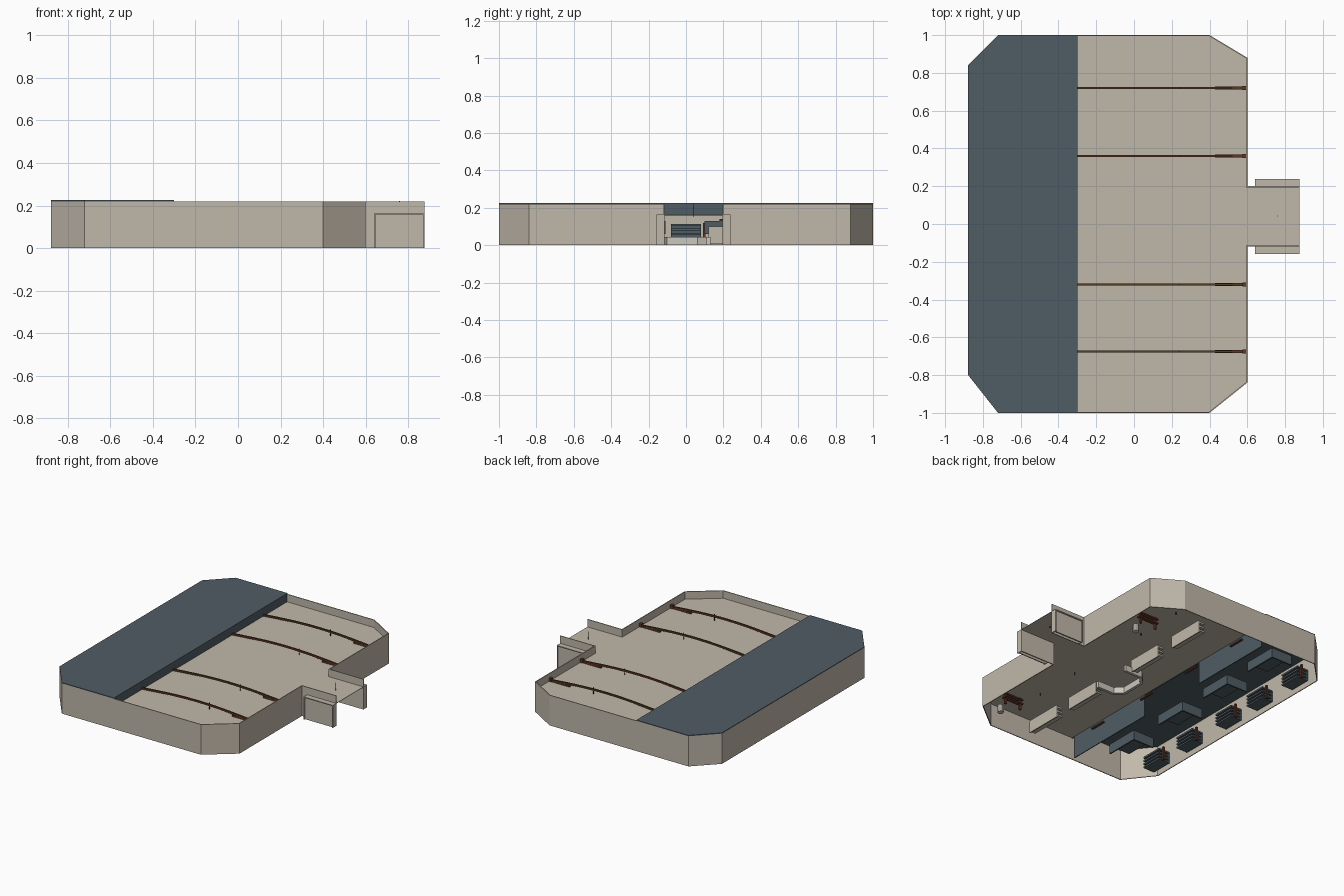
import bpy, bmesh, math
from mathutils import Matrix, Vector

if "Cube" in bpy.data.objects:
    bpy.data.objects.remove(bpy.data.objects["Cube"], do_unlink=True)


def material(name, rgb):
    m = bpy.data.materials.new(name)
    m.use_nodes = True
    m.diffuse_color = (*rgb, 1)
    m.node_tree.nodes["Principled BSDF"].inputs["Base Color"].default_value = (*rgb, 1)
    return m


BEIGE = material("warm beige", (0.53, 0.48, 0.40))
SLATE = material("slate blue", (0.078, 0.108, 0.128))
WOOD = material("red brown wood", (0.12, 0.038, 0.02))
OLIVE = material("dark brown wood", (0.09, 0.045, 0.016))
PALE = material("pale grey", (0.60, 0.57, 0.51))
DARK = material("dark metal", (0.02, 0.02, 0.022))


def finish(name, bm, mat):
    me = bpy.data.meshes.new(name)
    bm.to_mesh(me)
    bm.free()
    me.materials.append(mat)
    ob = bpy.data.objects.new(name, me)
    bpy.context.scene.collection.objects.link(ob)
    return ob


def boxes(name, mat, spans):
    """One object from boxes given as (low corner, high corner)."""
    bm = bmesh.new()
    for lo, hi in spans:
        lo, hi = Vector(lo), Vector(hi)
        mtx = Matrix.Translation((lo + hi) / 2) @ Matrix.Diagonal((*(hi - lo), 1))
        bmesh.ops.create_cube(bm, size=1, matrix=mtx)
    return finish(name, bm, mat)


def slab(name, mat, pts, z0, z1):
    bm = bmesh.new()
    face = bm.faces.new([bm.verts.new((x, y, z0)) for x, y in pts])
    ext = bmesh.ops.extrude_face_region(bm, geom=[face])
    verts = [v for v in ext["geom"] if isinstance(v, bmesh.types.BMVert)]
    bmesh.ops.translate(bm, vec=(0, 0, z1 - z0), verts=verts)
    bmesh.ops.recalc_face_normals(bm, faces=bm.faces)
    return finish(name, bm, mat)


def strip_wall(name, mat, pts, z0, z1, thick):
    """Upright wall along an open path, thickened to the inside."""
    bm = bmesh.new()
    low = [bm.verts.new((x, y, z0)) for x, y in pts]
    top = [bm.verts.new((x, y, z1)) for x, y in pts]
    for i in range(len(pts) - 1):
        bm.faces.new((low[i + 1], low[i], top[i], top[i + 1]))
    ob = finish(name, bm, mat)
    mod = ob.modifiers.new("thickness", "SOLIDIFY")
    mod.thickness = thick
    mod.offset = -1
    mod.use_even_offset = True
    return ob


def beam(name, mat, y, width, z, rise, x0, x1):
    """Shallow arched beam running along x."""
    bm = bmesh.new()
    n, rows = 10, []
    for i in range(n + 1):
        t = i / n
        h = z + rise * math.sin(math.pi * t)
        x = x0 + (x1 - x0) * t
        rows.append([bm.verts.new((x, y + s * width / 2, h + k))
                     for s, k in ((-1, 0), (1, 0), (1, 0.012), (-1, 0.012))])
    for a, b in zip(rows, rows[1:]):
        for j in range(4):
            bm.faces.new((a[j], a[(j + 1) % 4], b[(j + 1) % 4], b[j]))
    bm.faces.new(rows[0])
    bm.faces.new(rows[-1])
    bmesh.ops.recalc_face_normals(bm, faces=bm.faces)
    return finish(name, bm, mat)


CEIL, TOP, SPLIT = 0.165, 0.22, -0.3
west = [(-0.72, -1), (-0.878, -0.8), (-0.878, 0.84), (-0.72, 1)]
east = [(0.4, 1), (0.6, 0.88), (0.6, 0.2), (0.875, 0.2)]
south = [(0.875, -0.12), (0.6, -0.12), (0.6, -0.84), (0.4, -1)]

# Shell: outer wall, low ceiling, raised roof and its fascia
strip_wall("outer_wall", BEIGE, south + west + east, 0, TOP, 0.006)
slab("hall_ceiling", BEIGE, [(SPLIT, -0.997)] + [(SPLIT, 0.997)] +
     [(x, y - 0.003) for x, y in east] + [(x, y + 0.003) for x, y in south],
     CEIL - 0.003, CEIL)
slab("raised_roof", SLATE, [(SPLIT, -1)] + west + [(SPLIT, 1)], TOP, 0.226)
boxes("roof_fascia", SLATE, [((SPLIT - 0.006, -0.995, CEIL - 0.005), (SPLIT, 0.995, TOP))])
boxes("room_partition", SLATE, [((SPLIT - 0.006, -0.97, 0), (SPLIT, -0.25, CEIL)),
                                ((SPLIT - 0.006, 0.31, 0), (SPLIT, 0.95, CEIL))])

# Entrance side panels: a recessed board inside a thin frame
for side, y0, s in (("right", -0.12, -1), ("left", 0.2, 1)):
    def yy(a, b):
        return sorted((y0 + s * a, y0 + s * b))
    a, b = yy(0, 0.038)
    c, d = yy(0.022, 0.03)
    boxes("entrance_panel_" + side, BEIGE, [
        ((0.646, c, 0.006), (0.869, d, 0.158)),
        ((0.64, a, 0), (0.646, b, CEIL)),
        ((0.869, a, 0), (0.875, b, CEIL)),
        ((0.64, a, 0.158), (0.875, b, CEIL)),
        ((0.64, c, 0), (0.875, d, 0.006))])

# Arched ceiling beams with end brackets and thin rods
for i, (y, mat) in enumerate(((-0.675, WOOD), (-0.32, OLIVE), (0.36, WOOD), (0.72, OLIVE))):
    beam("ceiling_beam_%d" % i, mat, y, 0.012, CEIL + 0.002, 0.025, SPLIT, 0.59)
    boxes("beam_bracket_%d" % i, WOOD, [
        ((0.43, y - 0.007, CEIL), (0.59, y + 0.007, CEIL + 0.012)),
        ((0.575, y - 0.011, CEIL - 0.02), (0.594, y + 0.011, CEIL + 0.025))])
    boxes("beam_rod_%d" % i, DARK, [((0.24, y - 0.002, 0.14), (0.244, y + 0.002, 0.212))])
boxes("entrance_rod", DARK, [((0.756, 0.04, 0.15), (0.76, 0.044, 0.222))])

# Slatted benches in the hall
for i, y in enumerate((-0.78, -0.38, 0.26, 0.68)):
    spans = [((0.12, y - 0.14, 0.01), (0.128, y + 0.14, 0.1))]
    for k in range(3):
        z = 0.02 + 0.03 * k
        spans.append(((0.08, y - 0.14, z), (0.12, y + 0.14, z + 0.012)))
    boxes("hall_bench_%d" % i, BEIGE, spans)

# Open-ended counter in the middle of the hall
strip_wall("reception_counter", PALE,
           [(0.18, 0.13), (0.04, 0.13), (-0.02, 0.07), (-0.02, -0.11), (0.04, -0.17), (0.18, -0.17)][::-1],
           0, 0.045, 0.02)

# Wooden racks and pale stools near the hall corners
for i, y in enumerate((-0.77, 0.62)):
    boxes("corner_rack_%d" % i, WOOD, [
        ((0.32, y - 0.015, 0.08), (0.48, y + 0.015, 0.09)),
        ((0.32, y - 0.015, 0.11), (0.48, y + 0.015, 0.12)),
        ((0.33, y - 0.006, 0.04), (0.345, y + 0.006, 0.13)),
        ((0.455, y - 0.006, 0.04), (0.47, y + 0.006, 0.13))])
    bm = bmesh.new()
    bmesh.ops.create_cone(bm, cap_ends=True, segments=10, radius1=0.022, radius2=0.022, depth=0.05,
                          matrix=Matrix.Translation((0.42, y - 0.1, 0.06)))
    finish("corner_stool_%d" % i, bm, PALE)

# Shelf units with posts along the back wall of the raised room
for i, y in enumerate((-0.74, -0.4, 0.0, 0.32, 0.68)):
    spans = [((-0.86, y - 0.08, 0.03), (-0.85, y + 0.08, 0.11))]
    for k in range(4):
        z = 0.03 + 0.024 * k
        spans.append(((-0.85, y - 0.08, z), (-0.77, y + 0.08, z + 0.012)))
    boxes("back_shelf_%d" % i, SLATE, spans)
    boxes("shelf_post_%d" % i, WOOD, [((-0.8, y + 0.09, 0.02), (-0.785, y + 0.105, 0.12))])

# L-shaped booth screens and table tops in the raised room
for i, y in enumerate((-0.72, -0.22, 0.24, 0.7)):
    boxes("booth_%d" % i, SLATE, [
        ((-0.52, y - 0.14, 0.06), (-0.51, y + 0.1, 0.13)),
        ((-0.68, y + 0.1, 0.06), (-0.51, y + 0.11, 0.13)),
        ((-0.68, y - 0.14, 0.12), (-0.51, y + 0.1, 0.13))])
    boxes("door_trim_%d" % i, WOOD, [((-0.3, y - 0.06, 0.13), (-0.285, y + 0.06, 0.14))])
